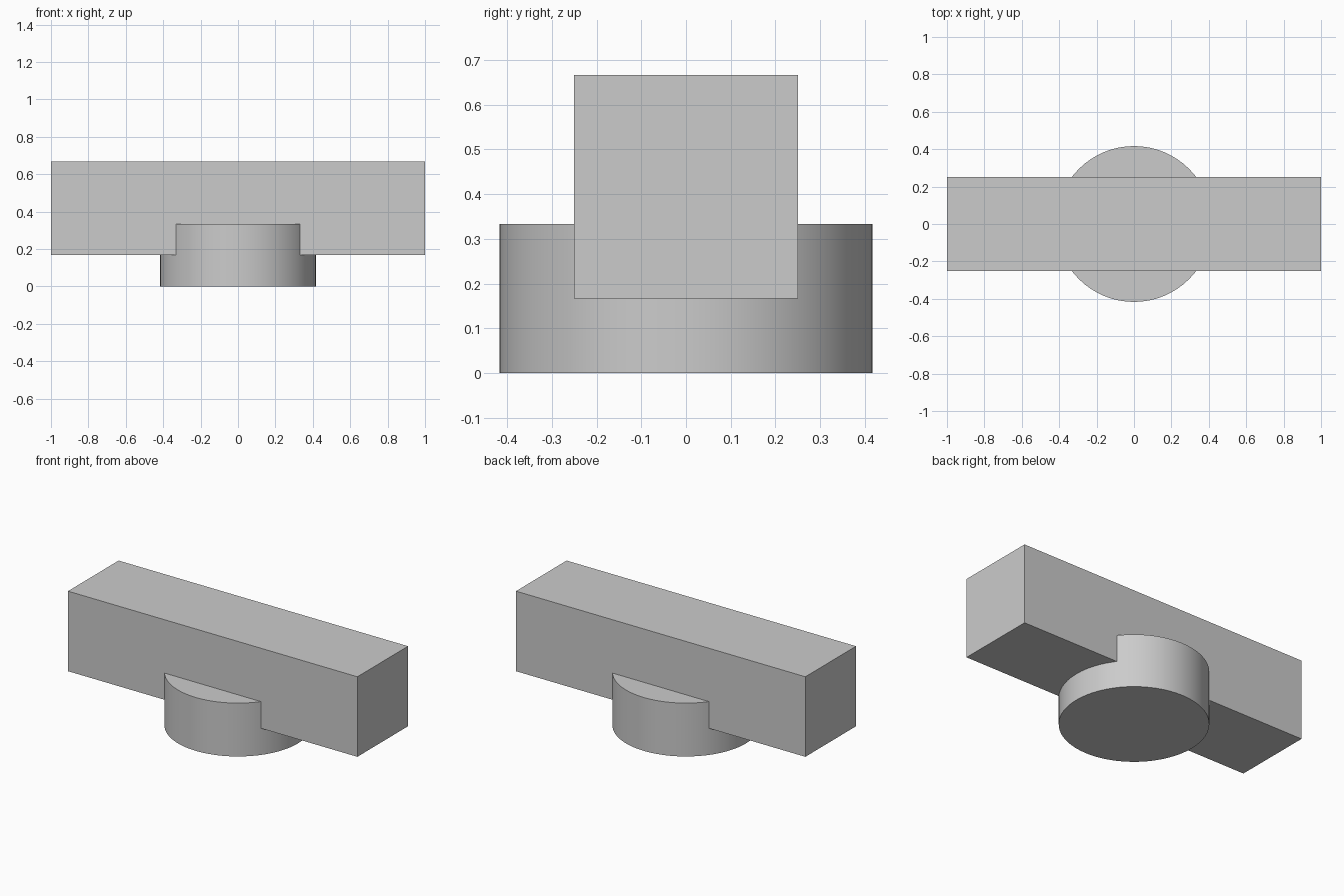
import bpy
import math

cube = bpy.data.objects.get("Cube")
if cube:
    bpy.data.objects.remove(cube, do_unlink=True)

# Plain grey shared by both parts
grey = bpy.data.materials.new("light_grey")
grey.use_nodes = True
colour = (0.6, 0.6, 0.6, 1.0)
grey.diffuse_color = colour
grey.node_tree.nodes["Principled BSDF"].inputs["Base Color"].default_value = colour

UNIT = 1 / 6  # module that every dimension follows


def finish(name):
    obj = bpy.context.object
    obj.name = obj.data.name = name
    obj.data.materials.append(grey)
    bpy.ops.object.transform_apply(location=False, rotation=False, scale=True)
    return obj


# Round base disc that cradles the bar
bpy.ops.mesh.primitive_cylinder_add(
    vertices=64, radius=2.5 * UNIT, depth=2 * UNIT, location=(0, 0, UNIT))
finish("round_base")
bpy.ops.object.shade_smooth_by_angle(angle=math.radians(30))

# Long square bar sunk halfway into the base
bpy.ops.mesh.primitive_cube_add(size=1, location=(0, 0, 2.5 * UNIT))
bpy.context.object.scale = (12 * UNIT, 3 * UNIT, 3 * UNIT)
finish("cross_bar")
